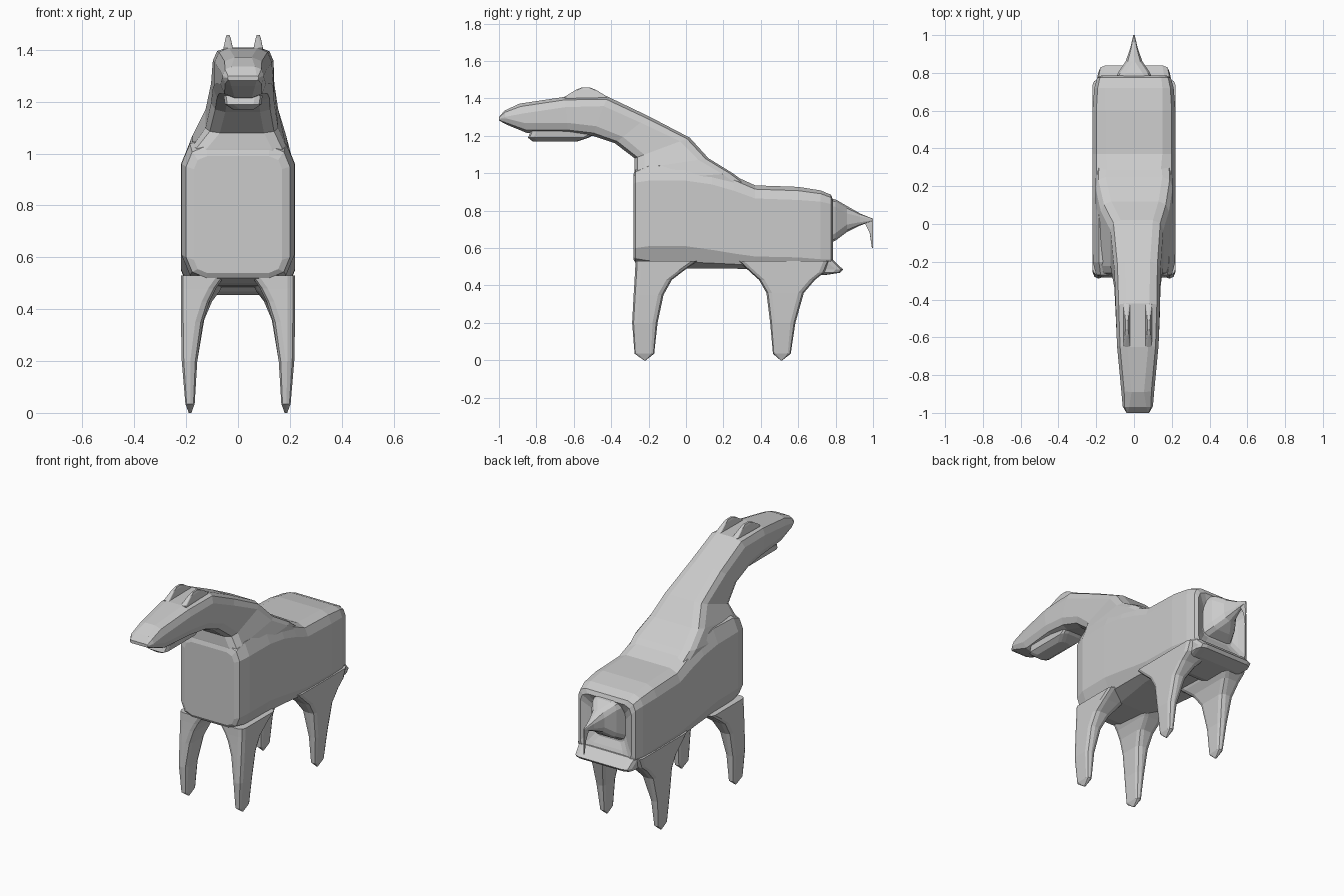
import bpy, bmesh, math
from mathutils import Vector

grey = bpy.data.materials.new("light grey")
grey.diffuse_color = (0.6, 0.6, 0.6, 1)


def rounded(a0, a1, b0, b1, r):
    """Rounded rectangle as 12 points in a plane."""
    r = min(r, (a1 - a0) * 0.45, (b1 - b0) * 0.45)
    pts = []
    for k, (a, b) in enumerate([(a1 - r, b1 - r), (a0 + r, b1 - r),
                                (a0 + r, b0 + r), (a1 - r, b0 + r)]):
        for s in range(3):
            t = math.radians(90 * k + 45 * s)
            pts.append((a + r * math.cos(t), b + r * math.sin(t)))
    return pts


def loft(name, rings):
    bm = bmesh.new()
    loops = [[bm.verts.new(p) for p in ring] for ring in rings]
    n = len(loops[0])
    for a, b in zip(loops, loops[1:]):
        for i in range(n):
            j = (i + 1) % n
            bm.faces.new((a[i], a[j], b[j], b[i]))
    bm.faces.new(loops[0])
    bm.faces.new(loops[-1])
    bmesh.ops.recalc_face_normals(bm, faces=bm.faces)
    me = bpy.data.meshes.new(name)
    bm.to_mesh(me)
    bm.free()
    me.materials.append(grey)
    ob = bpy.data.objects.new(name, me)
    bpy.context.collection.objects.link(ob)
    return ob


def level_loft(name, rows, r=0.03, side=1):
    """Rows of (z, x0, x1, y0, y1), stacked upward."""
    return loft(name, [[Vector((side * x, y, z)) for x, y in rounded(x0, x1, y0, y1, r)]
                       for z, x0, x1, y0, y1 in rows])


# Trunk: upright sections from chest to hollowed rump
trunk = [(-0.282, 0.17, 0.54, 0.99, 0.05), (-0.27, 0.2, 0.52, 1.03, 0.08),
         (-0.2, 0.218, 0.5, 1.07, 0.11), (0.0, 0.22, 0.49, 1.08, 0.12),
         (0.14, 0.22, 0.49, 1.04, 0.1), (0.26, 0.22, 0.49, 0.985, 0.08),
         (0.37, 0.22, 0.485, 0.935, 0.07), (0.6, 0.22, 0.48, 0.927, 0.07),
         (0.72, 0.21, 0.48, 0.908, 0.06), (0.775, 0.195, 0.49, 0.885, 0.05),
         (0.785, 0.175, 0.51, 0.86, 0.05), (0.765, 0.14, 0.56, 0.82, 0.04),
         (0.745, 0.11, 0.6, 0.79, 0.04)]
loft("trunk", [[Vector((x, y, z)) for x, z in rounded(-w, w, z0, z1, r)]
               for y, w, z0, z1, r in trunk])

# Neck and head: tilted sections given by top point, bottom point, half width, x centre
neck = [((0.35, 0.925), (-0.26, 0.88), 0.20, 0.0),
        ((0.25, 1.0), (-0.272, 0.96), 0.205, 0.0),
        ((0.12, 1.08), (-0.275, 1.02), 0.18, 0.005),
        ((0.02, 1.19), (-0.275, 1.08), 0.14, 0.015),
        ((-0.2, 1.305), (-0.38, 1.16), 0.122, 0.018),
        ((-0.42, 1.41), (-0.5, 1.2), 0.117, 0.02),
        ((-0.65, 1.408), (-0.63, 1.215), 0.11, 0.02),
        ((-0.89, 1.372), (-0.85, 1.215), 0.088, 0.02),
        ((-0.97, 1.335), (-0.96, 1.26), 0.08, 0.02),
        ((-1.0, 1.30), (-1.0, 1.282), 0.06, 0.02)]
rings = []
for (ty, tz), (by, bz), w, cx in neck:
    ring = []
    h = math.hypot(ty - by, tz - bz)
    for x, t in rounded(-w, w, 0, h, 0.055):
        f = t / h
        ring.append(Vector((cx + x, by + (ty - by) * f, bz + (tz - bz) * f)))
    rings.append(ring)
loft("neck_and_head", rings)

# Lower jaw
level_loft("jaw", [(1.17, -0.02, 0.06, -0.82, -0.58), (1.19, -0.05, 0.09, -0.845, -0.52),
                   (1.225, -0.055, 0.095, -0.83, -0.46)])

# Ears
for side, cx in (("left", 0.078), ("right", -0.038)):
    level_loft(side + "_ear", [(1.36, cx - 0.02, cx + 0.02, -0.65, -0.42),
                               (1.408, cx - 0.018, cx + 0.018, -0.65, -0.42),
                               (1.445, cx - 0.01, cx + 0.01, -0.59, -0.48),
                               (1.457, cx - 0.006, cx + 0.006, -0.56, -0.51)], 0.01)

# Legs, flaring into the trunk
front = [(0, 0.18, 0.19, -0.225, -0.215), (0.035, 0.167, 0.203, -0.275, -0.17),
         (0.2, 0.157, 0.217, -0.288, -0.152), (0.35, 0.135, 0.22, -0.28, -0.12),
         (0.43, 0.11, 0.22, -0.275, -0.075), (0.48, 0.085, 0.22, -0.272, -0.01),
         (0.53, 0.05, 0.22, -0.27, 0.06)]
rear = [(0, 0.18, 0.19, 0.505, 0.515), (0.035, 0.167, 0.203, 0.465, 0.56),
        (0.2, 0.157, 0.217, 0.45, 0.585), (0.36, 0.13, 0.22, 0.43, 0.63),
        (0.43, 0.1, 0.22, 0.39, 0.69), (0.47, 0.07, 0.22, 0.345, 0.74),
        (0.53, 0.04, 0.22, 0.28, 0.765)]
for side, s in (("left", 1), ("right", -1)):
    level_loft(side + "_front_leg", front, 0.03, s)
    level_loft(side + "_rear_leg", rear, 0.03, s)

# Lip under the rump
level_loft("rump_lip", [(0.455, -0.17, 0.17, 0.56, 0.74), (0.468, -0.19, 0.19, 0.52, 0.825),
                        (0.485, -0.19, 0.19, 0.5, 0.84), (0.54, -0.2, 0.2, 0.5, 0.783)], 0.04)

# Tail: tapering spike and thin hanging tip
tail = [(0.74, 0.11, 0.61, 0.87), (0.8, 0.085, 0.64, 0.86), (0.86, 0.045, 0.685, 0.825),
        (0.93, 0.02, 0.72, 0.785), (1.0, 0.004, 0.745, 0.757)]
loft("tail", [[Vector((x, y, z)) for x, z in rounded(-w, w, z0, z1, 0.04)]
              for y, w, z0, z1 in tail])
level_loft("tail_tip", [(0.6, -0.002, 0.002, 0.994, 1.0), (0.68, -0.004, 0.004, 0.982, 1.0),
                        (0.725, -0.005, 0.005, 0.96, 1.0), (0.757, -0.004, 0.004, 0.95, 1.0)], 0.002)
